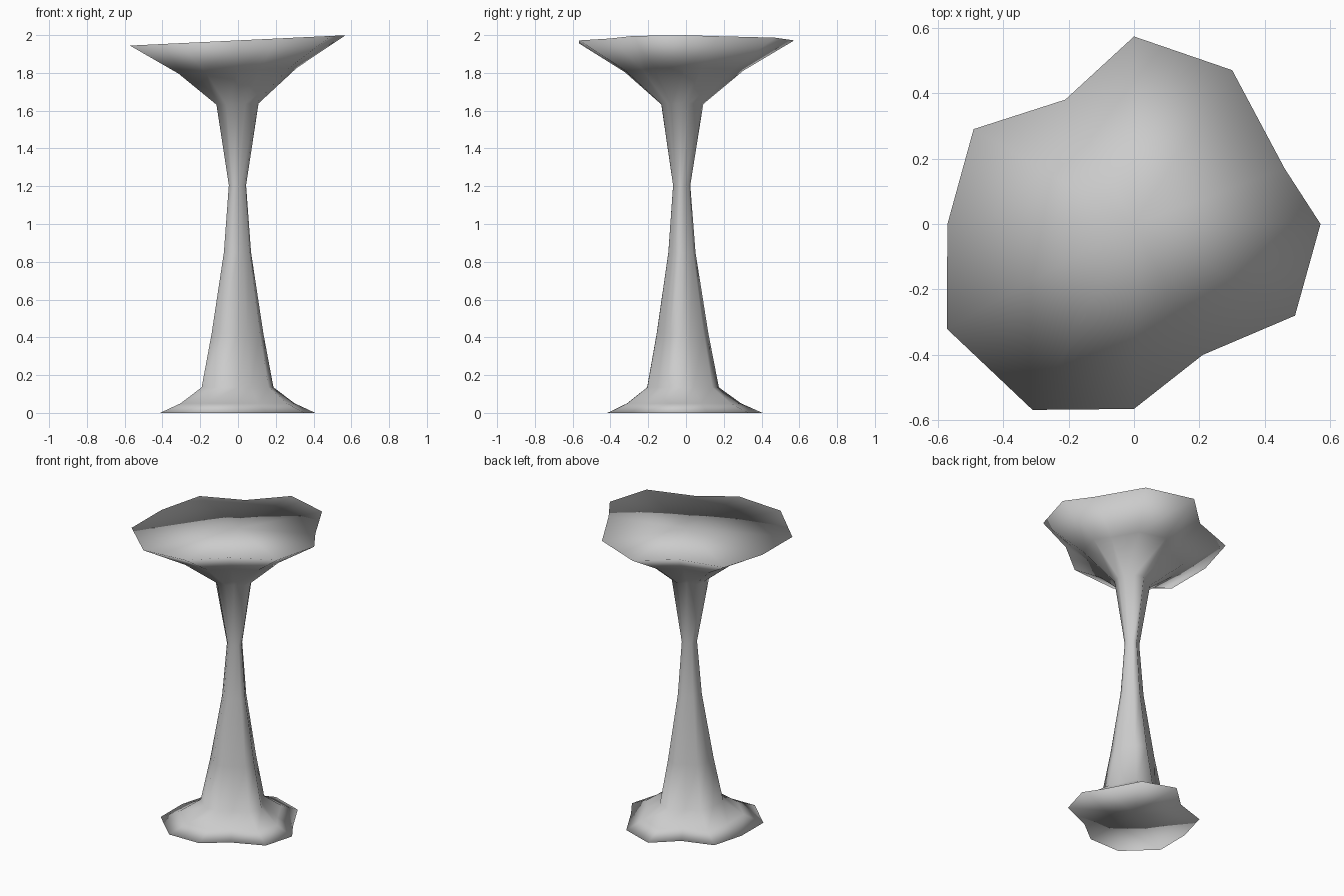
import bpy, bmesh

if "Cube" in bpy.data.objects:
    bpy.data.objects.remove(bpy.data.objects["Cube"])

# Irregular twelve-sided outline, shared by every cross-section
OUTLINE = [(0.57, 0), (0.46, 0.17), (0.30, 0.47), (0, 0.573), (-0.21, 0.38), (-0.49, 0.29),
           (-0.57, 0), (-0.572, -0.32), (-0.31, -0.568), (0, -0.565), (0.21, -0.40), (0.492, -0.28)]
CX, CY = -0.003, -0.025  # point the outline is scaled about

# Profile: height, outline scale, tilt along x
SECTIONS = [(0, 0.72, 0), (0.05, 0.53, 0), (0.135, 0.333, 0), (0.42, 0.24, 0),
            (0.85, 0.126, 0), (1.205, 0.08, 0), (1.635, 0.195, 0.03),
            (1.812, 0.55, 0.048), (1.972, 1.0, 0.048)]

bm = bmesh.new()


def ring(z, s, tilt):
    verts = []
    for px, py in OUTLINE:
        x, y = CX + s * (px - CX), CY + s * (py - CY)
        verts.append(bm.verts.new((x, y, z + tilt * x)))
    return verts


def cap(loop, z):
    # fan around a centre point
    c = bm.verts.new((0, 0, z))
    for i in range(len(loop)):
        bm.faces.new((loop[i - 1], loop[i], c))


# Foot, stem and flared top as one lofted skin
rings = [ring(*sec) for sec in SECTIONS]
for lo, hi in zip(rings, rings[1:]):
    for i in range(len(lo)):
        bm.faces.new((lo[i - 1], lo[i], hi[i], hi[i - 1]))

# Closed top and underside
cap(rings[-1], SECTIONS[-1][0])
cap(rings[0], 0)

bmesh.ops.recalc_face_normals(bm, faces=bm.faces[:])
for f in bm.faces:
    f.smooth = True
mesh = bpy.data.meshes.new("pedestal_table")
bm.to_mesh(mesh)
bm.free()
bpy.context.collection.objects.link(bpy.data.objects.new("pedestal_table", mesh))
